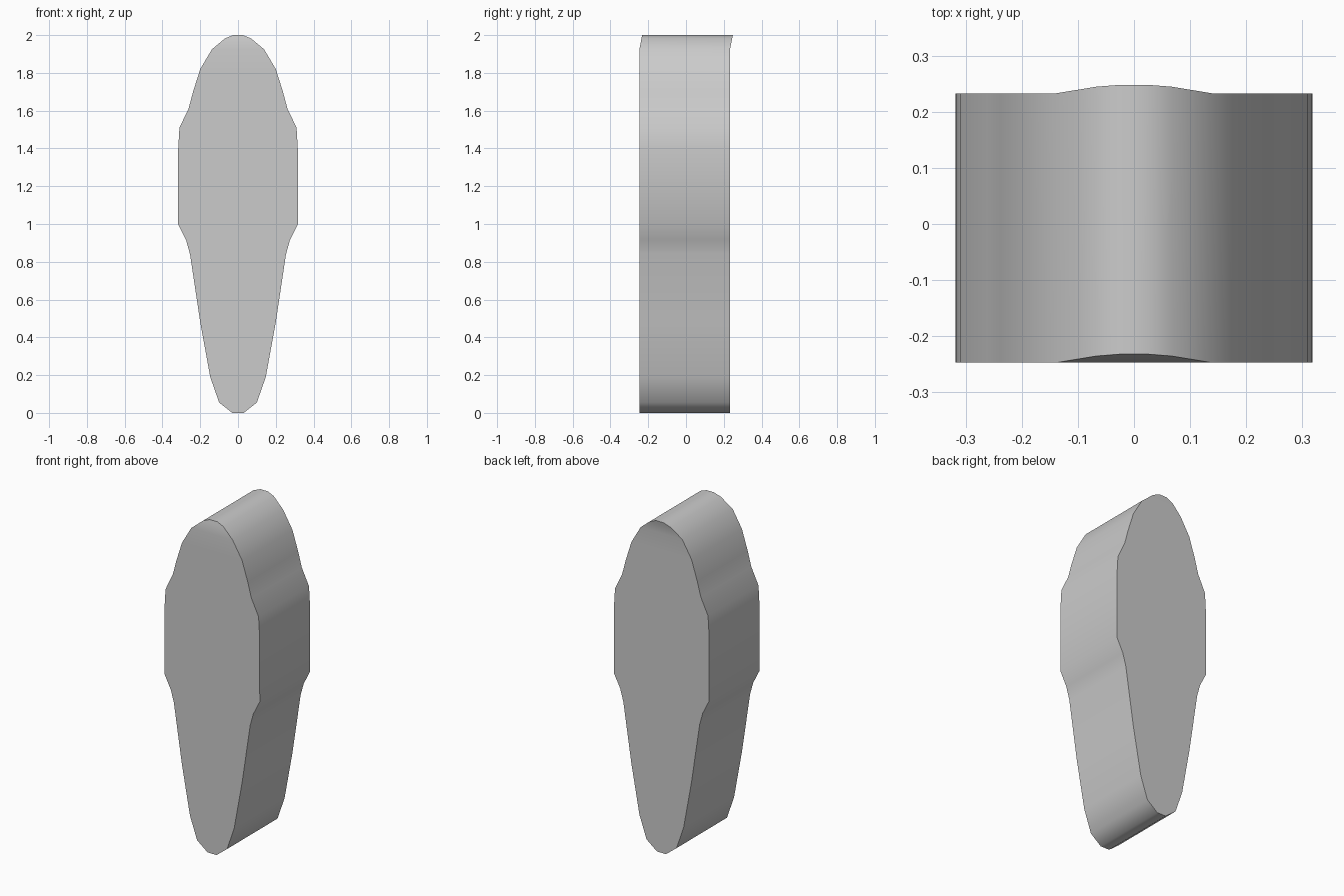
import bpy, bmesh, math

if "Cube" in bpy.data.objects:
    bpy.data.objects.remove(bpy.data.objects["Cube"])

# Right half of the outline: (half width, height), bottom to top
half = [(0.03, 0.0), (0.10, 0.055), (0.147, 0.19), (0.2, 0.48), (0.254, 0.84),
        (0.275, 0.915), (0.318, 1.0), (0.317, 1.39), (0.31, 1.51), (0.262, 1.61),
        (0.238, 1.70), (0.2, 1.82), (0.138, 1.925), (0.068, 1.983), (0.025, 2.0)]
FRONT, BACK = -0.247, 0.233


def lean(z):
    # The rounded tip leans slightly backward
    return 0.015 * max(0.0, z - 1.925) / 0.075


bm = bmesh.new()
rows = []
for w, z in half:
    rows.append([bm.verts.new((x, y + lean(z), z))
                 for x, y in ((-w, FRONT), (w, FRONT), (w, BACK), (-w, BACK))])

# Four-sided rings joined into front, right, back and left strips
for lo, hi in zip(rows, rows[1:]):
    for i in range(4):
        j = (i + 1) % 4
        bm.faces.new((lo[i], lo[j], hi[j], hi[i]))

# Narrow flats at the foot and tip
bm.faces.new(rows[0][::-1])
bm.faces.new(rows[-1])
bmesh.ops.recalc_face_normals(bm, faces=bm.faces[:])

mesh = bpy.data.meshes.new("tapered_slab")
bm.to_mesh(mesh)
bm.free()
slab = bpy.data.objects.new("tapered_slab", mesh)
bpy.context.collection.objects.link(slab)

# Smooth rim, crisp front and back outlines
bpy.context.view_layer.objects.active = slab
slab.select_set(True)
bpy.ops.object.shade_smooth_by_angle(angle=math.radians(50))
